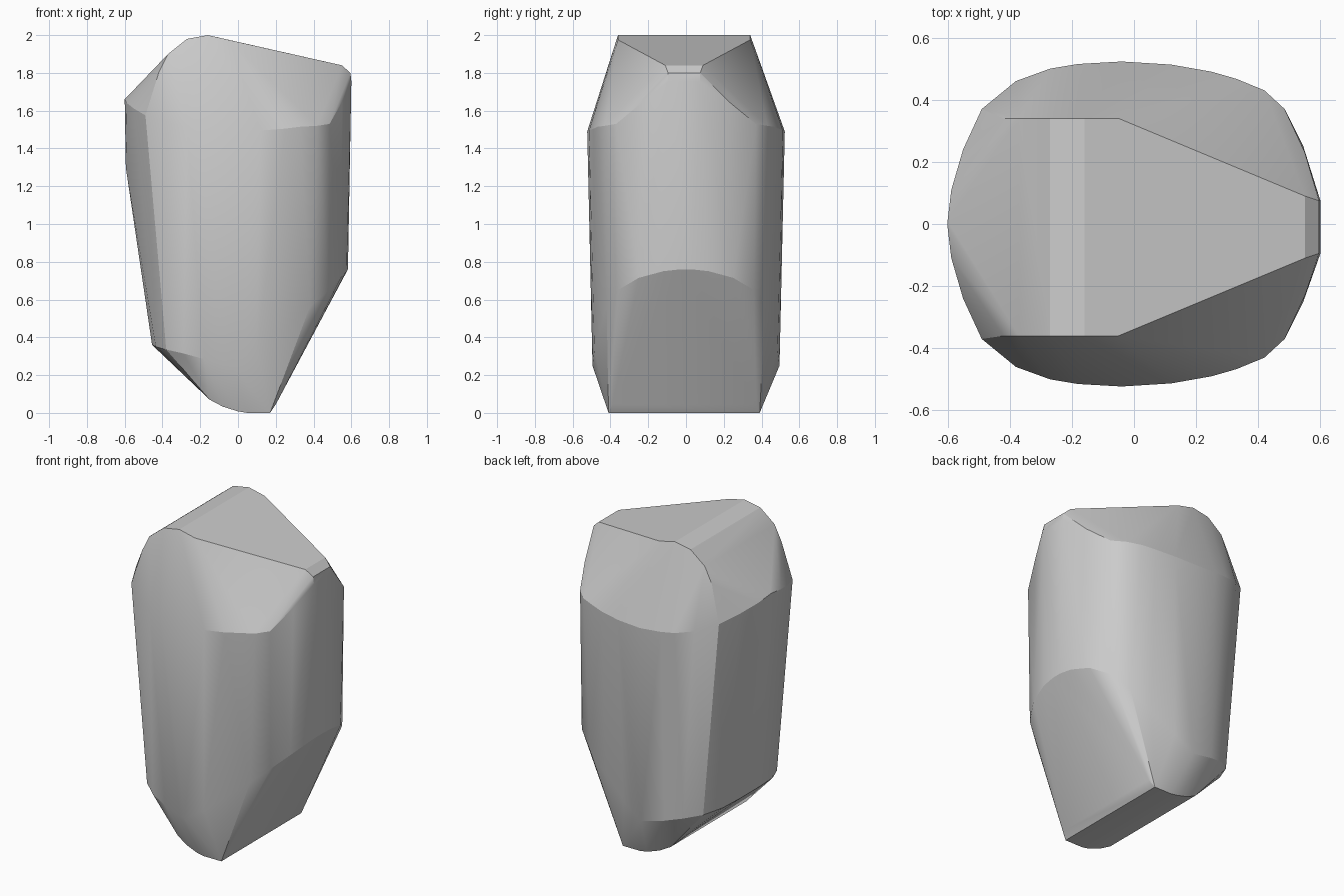
import bpy, bmesh

# Half-outlines (x, half width y, z); mirrored across the y centre line
crest = [(-0.42, 0.35, 1.80), (-0.37, 0.35, 1.90), (-0.27, 0.35, 1.98),
         (-0.16, 0.35, 2.0), (-0.05, 0.35, 1.975)]
nose = [(0.55, 0.10, 1.84), (0.595, 0.085, 1.80), (0.60, 0.085, 1.755)]
shoulder = [(-0.60, 0.01, 1.66), (-0.588, 0.11, 1.64), (-0.55, 0.24, 1.61),
            (-0.49, 0.37, 1.575), (-0.38, 0.46, 1.535), (-0.27, 0.5, 1.51),
            (-0.18, 0.515, 1.50), (-0.04, 0.523, 1.49), (0.12, 0.513, 1.495),
            (0.25, 0.49, 1.505), (0.33, 0.467, 1.515), (0.42, 0.43, 1.52),
            (0.485, 0.37, 1.53), (0.55, 0.23, 1.645)]
waist = [(-0.594, 0.04, 1.30)]
lower = [(-0.455, 0.10, 0.36), (-0.435, 0.25, 0.35), (-0.38, 0.37, 0.335),
         (-0.29, 0.44, 0.315), (-0.18, 0.475, 0.285), (-0.03, 0.495, 0.25),
         (0.10, 0.485, 0.335), (0.25, 0.45, 0.45), (0.38, 0.42, 0.56),
         (0.48, 0.36, 0.65), (0.545, 0.25, 0.715), (0.575, 0.12, 0.75),
         (0.582, 0.03, 0.76)]
keel = [(-0.15, 0.38, 0.07), (-0.08, 0.39, 0.033), (0.0, 0.40, 0.008),
        (0.05, 0.40, 0.0), (0.17, 0.40, 0.0), (0.20, 0.38, 0.045)]

# Faceted boulder: convex skin over the mirrored outlines
bm = bmesh.new()
for row, shift in ((crest, -0.01), (nose, -0.01), (shoulder, 0), (waist, 0),
                   (lower, 0), (keel, -0.01)):
    for x, y, z in row:
        for side in (-1, 1):
            bm.verts.new((x, side * y + shift, z))
hull = bmesh.ops.convex_hull(bm, input=bm.verts[:])
unused = {v for v in hull["geom_interior"] + hull["geom_unused"]
          if isinstance(v, bmesh.types.BMVert)}
bmesh.ops.delete(bm, geom=list(unused), context='VERTS')
bmesh.ops.dissolve_limit(bm, angle_limit=0.01, verts=bm.verts[:], edges=bm.edges[:])
bmesh.ops.recalc_face_normals(bm, faces=bm.faces[:])

mesh = bpy.data.meshes.new("boulder")
bm.to_mesh(mesh)
bm.free()
boulder = bpy.data.objects.new("boulder", mesh)
bpy.context.collection.objects.link(boulder)

# Soft sides, crisp chipped edges
bpy.context.view_layer.objects.active = boulder
boulder.select_set(True)
bpy.ops.object.shade_smooth_by_angle(angle=0.35)
